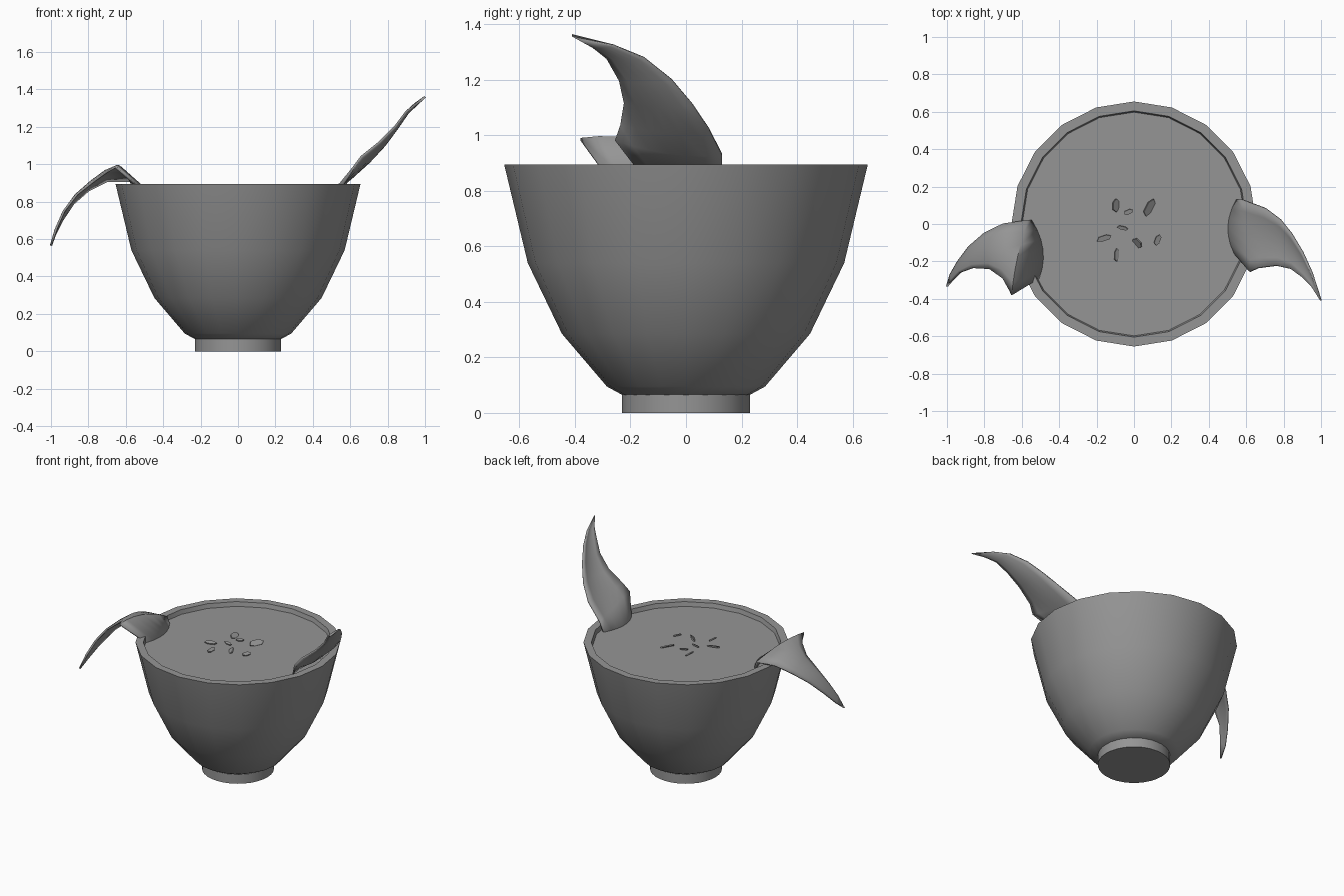
import bpy, bmesh, math
from mathutils import Vector, Matrix

cube = bpy.data.objects.get("Cube")
if cube:
    bpy.data.objects.remove(cube, do_unlink=True)

grey = bpy.data.materials.new("plain grey")
grey.use_nodes = True
grey.diffuse_color = (0.3, 0.3, 0.3, 1)
grey.node_tree.nodes["Principled BSDF"].inputs["Base Color"].default_value = grey.diffuse_color


def finish(name, bm, angle=35):
    """Turn a bmesh into a named, smooth shaded object."""
    mesh = bpy.data.meshes.new(name)
    bm.to_mesh(mesh)
    bm.free()
    mesh.materials.append(grey)
    mesh.shade_smooth()
    mesh.set_sharp_from_angle(angle=math.radians(angle))
    obj = bpy.data.objects.new(name, mesh)
    bpy.context.collection.objects.link(obj)
    return obj


def lathe(name, profile, sides):
    """Revolve (radius, height) points; both ends are capped."""
    bm = bmesh.new()
    rings = []
    for radius, z in profile:
        turn = [2 * math.pi * i / sides for i in range(sides)]
        rings.append([bm.verts.new((radius * math.cos(a), radius * math.sin(a), z)) for a in turn])
    for low, high in zip(rings, rings[1:]):
        for i in range(sides):
            j = (i + 1) % sides
            bm.faces.new((low[i], low[j], high[j], high[i]))
    bm.faces.new(rings[0][::-1])
    bm.faces.new(rings[-1])
    return finish(name, bm)


def fin(name, rows, tip, bulge, steps=6):
    """Curved blade lofted between a rear edge and a front edge, with a folded root."""
    bm = bmesh.new()
    grid = []
    for n, (rear, front) in enumerate(rows):
        rear, front = Vector(rear), Vector(front)
        push = Vector(bulge) * (front - rear).length
        if n == 0:
            push = Vector((-math.copysign(0.04, rear.x), 0, 0))
        line = []
        for s in range(steps + 1):
            t = s / steps
            line.append(bm.verts.new(rear.lerp(front, t) + push * 4 * t * (1 - t)))
        grid.append(line)
    for a, b in zip(grid, grid[1:]):
        for s in range(steps):
            bm.faces.new((a[s], a[s + 1], b[s + 1], b[s]))
    point = bm.verts.new(tip)
    for s in range(steps):
        bm.faces.new((grid[-1][s], grid[-1][s + 1], point))
    bmesh.ops.recalc_face_normals(bm, faces=bm.faces)
    obj = finish(name, bm, 50)
    solid = obj.modifiers.new("thickness", "SOLIDIFY")
    solid.thickness = 0.012
    solid.offset = 0
    return obj


def fleck(index, x, y, angle, length, width, tilt):
    """Thin pointed flake lying on the soup."""
    bm = bmesh.new()
    outline = [(-.5, -.2), (-.2, -.5), (.35, -.4), (.5, .1), (.2, .5), (-.35, .4)]
    face = bm.faces.new([bm.verts.new((u * length, v * width, 0)) for u, v in outline])
    top = bmesh.ops.extrude_face_region(bm, geom=[face])["geom"]
    raised = [v for v in top if isinstance(v, bmesh.types.BMVert)]
    bmesh.ops.translate(bm, verts=raised, vec=(0, 0, 0.008))
    bmesh.ops.recalc_face_normals(bm, faces=bm.faces)
    place = Matrix.Translation((x, y, SOUP + 0.006))
    turn = Matrix.Rotation(math.radians(angle), 4, "Z") @ Matrix.Rotation(math.radians(tilt), 4, "X")
    bm.transform(place @ turn)
    finish(f"garnish_fleck_{index}", bm)


SOUP = 0.865

# Bowl, foot and soup
lathe("bowl", [(.23, .065), (.285, .095), (.447, .285), (.57, .54), (.655, .895),
               (.605, .895), (.592, .84), (.5, .54), (.2, .12)], 20)
lathe("foot", [(.23, 0), (.23, .075)], 32)
lathe("soup", [(.58, .83), (.598, SOUP)], 20)

# Raised fin on the left
fin("left_fin", [
    ((.55, .13, .86), (.54, -.16, .86)),
    ((.58, .13, .93), (.62, -.255, .985)),
    ((.7, .085, 1.02), (.66, -.235, 1.04)),
    ((.78, .025, 1.11), (.76, -.222, 1.12)),
    ((.84, -.05, 1.2), (.84, -.24, 1.2)),
    ((.9, -.15, 1.28), (.9, -.285, 1.28)),
    ((.95, -.26, 1.325), (.95, -.335, 1.32)),
], (1, -.41, 1.36), (.05, 0, -.05))

# Drooping fin on the right
fin("right_fin", [
    ((-.55, .02, .86), (-.51, -.29, .86)),
    ((-.57, .02, .91), (-.655, -.38, .985)),
    ((-.7, 0, .91), (-.7, -.29, .96)),
    ((-.8, -.05, .86), (-.77, -.24, .91)),
    ((-.88, -.12, .79), (-.86, -.235, .84)),
    ((-.94, -.2, .7), (-.93, -.26, .75)),
    ((-.98, -.27, .62), (-.97, -.3, .66)),
], (-1, -.335, .565), (-.03, 0, .08))

# Garnish scattered on the soup
flecks = [(-.1, .1, 85, .07, .04, 40), (-.03, .065, 20, .05, .025, 10),
          (.08, .09, 60, .1, .045, 35), (-.06, -.02, -15, .06, .02, 20),
          (-.16, -.075, 15, .08, .03, 15), (.02, -.1, -50, .06, .05, 50),
          (.125, -.085, 65, .06, .03, 20), (-.095, -.165, 85, .07, .025, 30)]
for number, values in enumerate(flecks, 1):
    fleck(number, *values)
